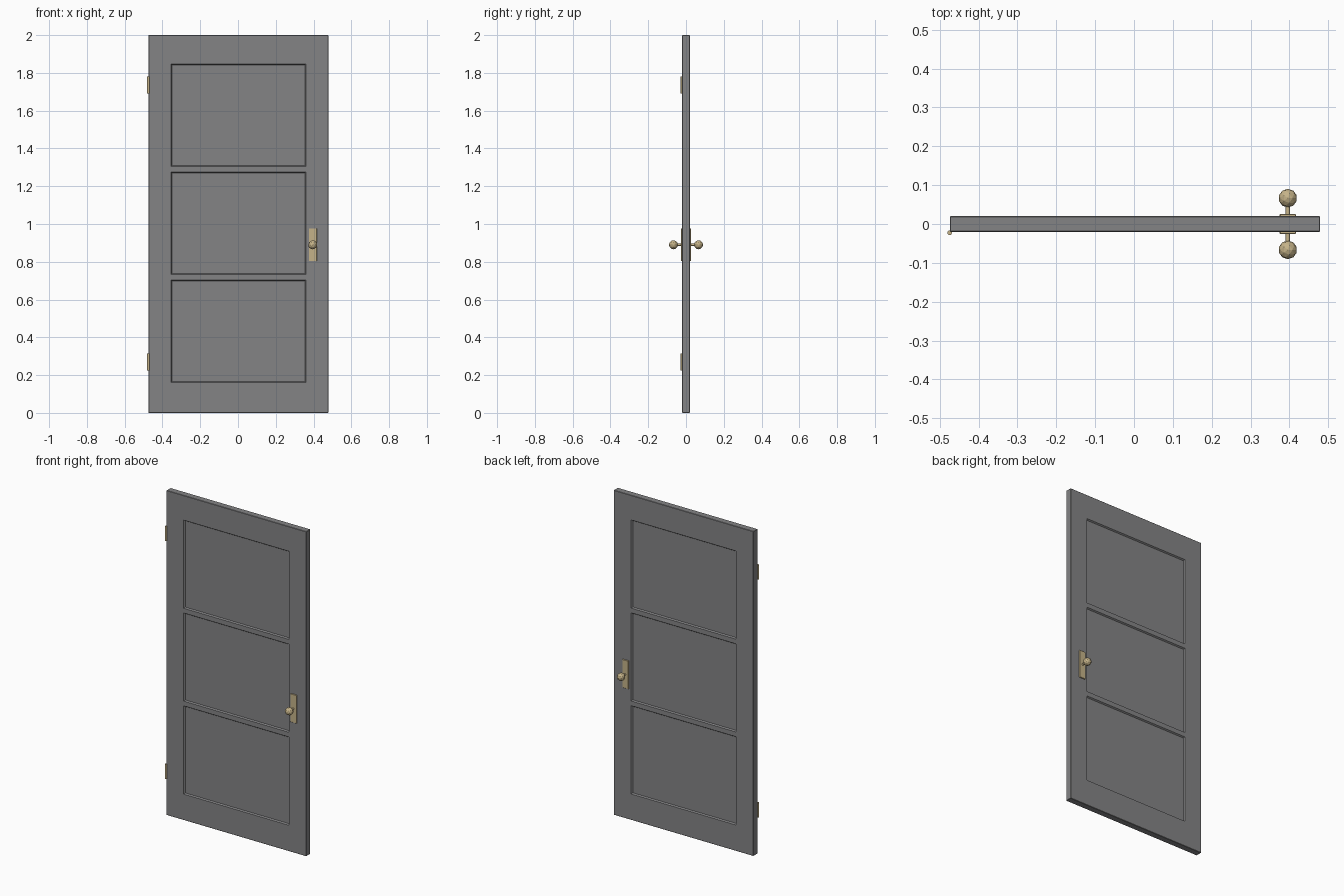
import bpy, bmesh
from math import pi
from mathutils import Matrix, Vector

if "Cube" in bpy.data.objects:
    bpy.data.objects.remove(bpy.data.objects["Cube"])

HALF = 0.02            # half the door thickness
LEFT, RIGHT = -0.474, 0.479
KNOB_X, KNOB_Z = 0.396, 0.89


def material(name, rgb):
    m = bpy.data.materials.new(name)
    m.diffuse_color = (*rgb, 1)
    m.use_nodes = True
    m.node_tree.nodes["Principled BSDF"].inputs["Base Color"].default_value = m.diffuse_color
    return m


GREY = material("grey paint", (0.23, 0.23, 0.235))
BRASS = material("brass", (0.56, 0.45, 0.25))


def finish(name, bm, mat):
    bmesh.ops.recalc_face_normals(bm, faces=bm.faces)
    mesh = bpy.data.meshes.new(name)
    bm.to_mesh(mesh)
    bm.free()
    mesh.materials.append(mat)
    ob = bpy.data.objects.new(name, mesh)
    bpy.context.collection.objects.link(ob)
    return ob


def box(lo, hi, bevel):
    lo, hi = Vector(lo), Vector(hi)
    bm = bmesh.new()
    bmesh.ops.create_cube(bm, size=1, matrix=Matrix.Translation((lo + hi) / 2)
                          @ Matrix.Diagonal((*(hi - lo), 1)))
    bmesh.ops.bevel(bm, geom=bm.edges[:], offset=bevel, segments=1, affect='EDGES')
    return bm


def cylinder(name, radius, length, sides, matrix):
    bm = bmesh.new()
    bmesh.ops.create_cone(bm, cap_ends=True, segments=sides, radius1=radius,
                          radius2=radius, depth=length, matrix=matrix)
    return finish(name, bm, BRASS)


# Door slab with three sunken panels on both faces
PANEL_X = (-0.356, 0.360)
PANELS = [(0.160, 0.704), (0.733, 1.276), (1.305, 1.848)]
bm = box((LEFT, -HALF, 0), (RIGHT, HALF, 2), 0.002)
cuts = [((x, 0, 0), (1, 0, 0)) for x in PANEL_X]
cuts += [((0, 0, z), (0, 0, 1)) for p in PANELS for z in p]
for co, no in cuts:
    bmesh.ops.bisect_plane(bm, geom=bm.verts[:] + bm.edges[:] + bm.faces[:],
                           plane_co=co, plane_no=no)


def is_panel(face):
    c = face.calc_center_median()
    return (abs(face.normal.y) > 0.9 and PANEL_X[0] < c.x < PANEL_X[1]
            and any(a < c.z < b for a, b in PANELS))


bm.normal_update()
bmesh.ops.inset_individual(bm, faces=[f for f in bm.faces if is_panel(f)],
                           thickness=0.008, depth=-0.008)
finish("door_slab", bm, GREY)

# Handle set on each side: plate, spindle and faceted knob
for side, s in (("front", -1), ("back", 1)):
    y0, y1 = sorted((s * (HALF - 0.002), s * (HALF + 0.006)))
    plate = box((KNOB_X - 0.021, y0, KNOB_Z - 0.087),
                (KNOB_X + 0.021, y1, KNOB_Z + 0.087), 0.0015)
    finish(side + "_plate", plate, BRASS)
    cylinder(side + "_spindle", 0.0055, 0.035, 12,
             Matrix.Translation((KNOB_X, s * 0.037, KNOB_Z)) @ Matrix.Rotation(pi / 2, 4, 'X'))
    bm = bmesh.new()
    bmesh.ops.create_icosphere(bm, subdivisions=2, radius=0.024,
                               matrix=Matrix.Translation((KNOB_X, s * 0.0665, KNOB_Z)))
    finish(side + "_knob", bm, BRASS)

# Hinge barrels on the front left edge
for name, z in (("lower_hinge", 0.27), ("upper_hinge", 1.735)):
    cylinder(name, 0.006, 0.09, 12, Matrix.Translation((-0.4745, -0.0225, z)))
